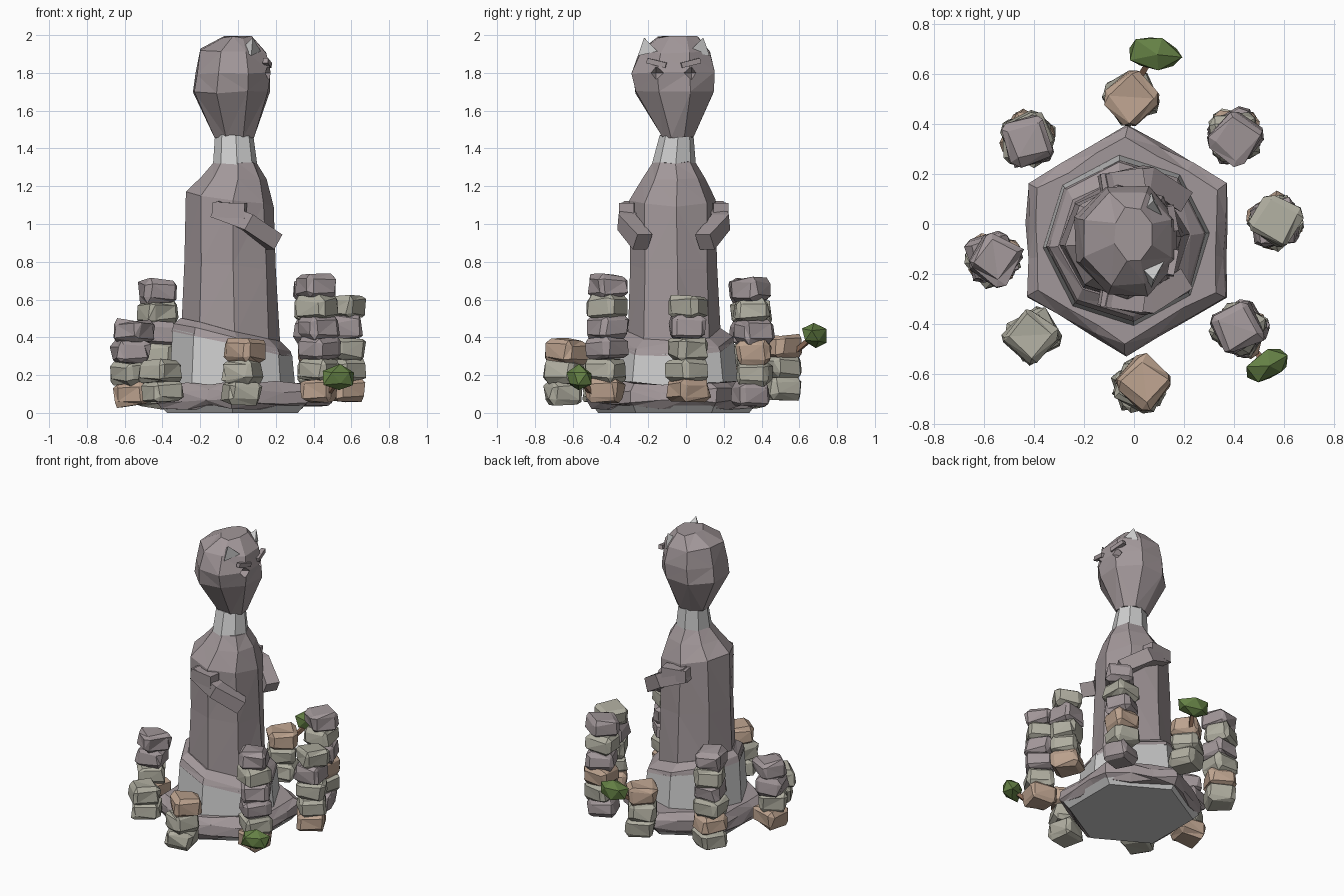
import bpy, bmesh, random
from math import sin, cos, pi, radians
from mathutils import Vector, Matrix

if "Cube" in bpy.data.objects:
    bpy.data.objects.remove(bpy.data.objects["Cube"])

random.seed(4)


def material(name, rgb):
    m = bpy.data.materials.new(name)
    m.diffuse_color = (*rgb, 1)
    m.use_nodes = True
    m.node_tree.nodes["Principled BSDF"].inputs["Base Color"].default_value = m.diffuse_color
    return m


DARK = material("dark_stone", (0.36, 0.31, 0.32))
GREY = material("grey_stone", (0.43, 0.42, 0.35))
BROWN = material("brown_stone", (0.50, 0.36, 0.27))
GREEN = material("leaf_green", (0.13, 0.22, 0.06))
WOOD = material("twig_brown", (0.25, 0.14, 0.09))


def finish(name, bm, mat=None):
    bmesh.ops.recalc_face_normals(bm, faces=bm.faces)
    me = bpy.data.meshes.new(name)
    bm.to_mesh(me)
    bm.free()
    ob = bpy.data.objects.new(name, me)
    bpy.context.collection.objects.link(ob)
    if mat:
        me.materials.append(mat)
    return ob


def jitter(bm, amount):
    for v in bm.verts:
        v.co += Vector([random.uniform(-amount, amount) for _ in range(3)])


def skin(rings):
    """Bridge a list of point rings into a capped solid."""
    bm = bmesh.new()
    loops = [[bm.verts.new(p) for p in ring] for ring in rings]
    n = len(loops[0])
    for a, b in zip(loops, loops[1:]):
        for i in range(n):
            bm.faces.new((a[i], a[(i + 1) % n], b[(i + 1) % n], b[i]))
    bm.faces.new(loops[0][::-1])
    bm.faces.new(loops[-1])
    return bm


def loft(name, rows, sides, phase, mat=None, rough=0.0):
    """rows: centre x, centre y, radius x, radius y, z, slope of z along x."""
    rings = []
    for cx, cy, rx, ry, z, k in rows:
        ring = []
        for i in range(sides):
            a = radians(phase) + 2 * pi * i / sides
            ring.append((cx + rx * cos(a), cy + ry * sin(a), z + k * rx * cos(a)))
        rings.append(ring)
    bm = skin(rings)
    if rough:
        jitter(bm, rough)
        bmesh.ops.triangulate(bm, faces=[f for f in bm.faces if len(f.verts) == 4])
    return finish(name, bm, mat)


def bar(name, path, half, mat):
    """Square bar along a path."""
    pts = [Vector(p) for p in path]
    rings = []
    for i, p in enumerate(pts):
        d = (pts[min(i + 1, len(pts) - 1)] - pts[max(i - 1, 0)]).normalized()
        side = d.cross(Vector((0, 0, 1))).normalized()
        up = side.cross(d)
        rings.append([p + half * (s * side + t * up)
                      for s, t in ((-1, -1), (1, -1), (1, 1), (-1, 1))])
    return finish(name, skin(rings), mat)


CX, CY = -0.03, -0.065

# Hexagonal plinth with a rough edge
loft("plinth_underside", [(CX, CY, .40, .40, 0, 0), (CX, CY, .44, .43, .04, 0)], 6, 30)
bm = skin([[(CX + r * cos(a), CY + r * sin(a), z)
            for a in [radians(30 + 60 * i) for i in range(6)]]
           for r, z in ((.43, .03), (.458, .06), (.455, .12), (.41, .16))])
bmesh.ops.subdivide_edges(bm, edges=[e for e in bm.edges
                          if abs(e.verts[0].co.z - e.verts[1].co.z) < .001], cuts=2)
for v in bm.verts:
    v.co += Vector((random.uniform(-.008, .008), random.uniform(-.008, .008),
                    random.uniform(-.014, .014)))
bmesh.ops.triangulate(bm, faces=[f for f in bm.faces if len(f.verts) < 10])
finish("plinth", bm, DARK)

# Skirt, sloping collar and body
loft("skirt", [(CX, CY, .335, .345, .13, 0), (CX, CY, .318, .32, .375, -.22)], 8, 5)
loft("skirt_collar", [(CX, CY, .322, .325, .365, -.22), (CX, CY, .312, .31, .40, -.24),
                      (-.04, CY, .265, .25, .44, -.24)], 8, 5, DARK, .005)
loft("body", [(-.04, CY, .262, .245, .40, -.24), (-.042, -.067, .245, .235, .78, -.1),
              (-.042, -.068, .237, .228, 1.13, -.15), (-.02, -.065, .175, .165, 1.24, -.03),
              (-.015, -.065, .118, .118, 1.325, 0)], 8, 5, DARK, .006)
loft("neck", [(-.015, -.065, .118, .118, 1.31, 0), (-.02, -.05, .102, .09, 1.47, -.05)], 8, 5)

# Head
head = loft("head", [(-.02, -.045, .11, .09, 1.455, 0), (-.035, -.06, .215, .225, 1.70, .03),
                     (-.025, -.068, .21, .235, 1.80, .03), (-.025, -.058, .185, .20, 1.915, -.05),
                     (0, -.04, .08, .11, 1.99, 0)], 8, 22.5, DARK, .006)
# Eye sockets, ears and brows, mirrored about the head's middle
for side, s in (("right", -1), ("left", 1)):
    y = CY + s * .095
    cutter = bpy.data.meshes.new("eye_cutter_" + side)
    bm = bmesh.new()
    bmesh.ops.create_cone(bm, cap_ends=True, segments=4, radius1=0, radius2=.075, depth=.12,
                          matrix=Matrix.Translation((.165, y, 1.80)) @ Matrix.Rotation(pi / 2, 4, 'Y'))
    cut = finish("eye_cutter_" + side, bm, DARK)
    cut.hide_render = True
    cut.hide_viewport = False
    cut.display_type = 'WIRE'
    mod = head.modifiers.new("eye_" + side, 'BOOLEAN')
    mod.operation = 'DIFFERENCE'
    mod.object = cut
    bm = skin([[(.02, CY + s * .10, 1.93), (.12, CY + s * .085, 1.915), (.07, CY + s * .19, 1.89)],
               [(.075, CY + s * .155, 1.985), (.08, CY + s * .154, 1.984), (.078, CY + s * .158, 1.983)]])
    finish("ear_" + side, bm)
    bar("brow_" + side, [(.165, CY + s * .04, 1.84), (.145, CY + s * .14, 1.865)], .014, DARK)
    # Folded arm
    bar("arm_" + side, [(-.12, CY + s * .215, 1.08), (.05, CY + s * .25, 1.01),
                        (.19, CY + s * .165, .905)], .046, DARK)
    bar("shoulder_" + side, [(-.13, CY + s * .225, 1.075), (.04, CY + s * .25, 1.07)], .04, DARK)


# Stacked stone pillars: d = dark, g = grey, b = brown, from bottom to top
def stone(name, x, y, z, mat):
    bm = bmesh.new()
    bmesh.ops.create_cube(bm, size=1)
    bmesh.ops.scale(bm, vec=(.175, .175, .12), verts=bm.verts)
    bmesh.ops.bevel(bm, geom=bm.edges[:], offset=.024, segments=1, affect='EDGES')
    jitter(bm, .010)
    bmesh.ops.triangulate(bm, faces=bm.faces[:])
    bmesh.ops.transform(bm, verts=bm.verts, matrix=Matrix.Translation((x, y, z))
                        @ Matrix.Rotation(random.uniform(0, pi), 4, 'Z')
                        @ Matrix.Rotation(random.uniform(-.07, .07), 4, 'X'))
    finish(name, bm, mat)


PILLARS = [(-.01, .51, "ggb", .41), (-.43, .34, "gbgdgd", .70), (.40, .35, "dgbdgd", .71),
           (.56, .01, "bggdg", .62), (.42, -.42, "bgddgd", .73), (.03, -.64, "ggb", .385),
           (-.41, -.44, "gg", .28), (-.56, -.14, "bgdd", .49)]
COLOURS = {"d": DARK, "g": GREY, "b": BROWN}
for p, (x, y, stack, top) in enumerate(PILLARS):
    for i, c in enumerate(stack):
        z = top - .058 - .111 * (len(stack) - 1 - i)
        stone(f"pillar_{p + 1}_stone_{i + 1}", x + random.uniform(-.01, .01),
              y + random.uniform(-.01, .01), z, COLOURS[c])

# Small shrubs on twigs
for i, (x, y, z, size, turn, start) in enumerate([
        (.08, .68, .41, (.115, .075, .07), -.2, (.0, .55, .30)),
        (.535, -.565, .185, (.095, .065, .068), .5, (.46, -.48, .08))]):
    bm = bmesh.new()
    bmesh.ops.create_icosphere(bm, subdivisions=1, radius=1)
    jitter(bm, .12)
    bmesh.ops.transform(bm, verts=bm.verts, matrix=Matrix.Translation((x, y, z))
                        @ Matrix.Rotation(turn, 4, 'Z') @ Matrix.Diagonal((*size, 1)))
    finish(f"shrub_{i + 1}", bm, GREEN)
    bar(f"twig_{i + 1}", [start, (x, y, z)], .012, WOOD)
